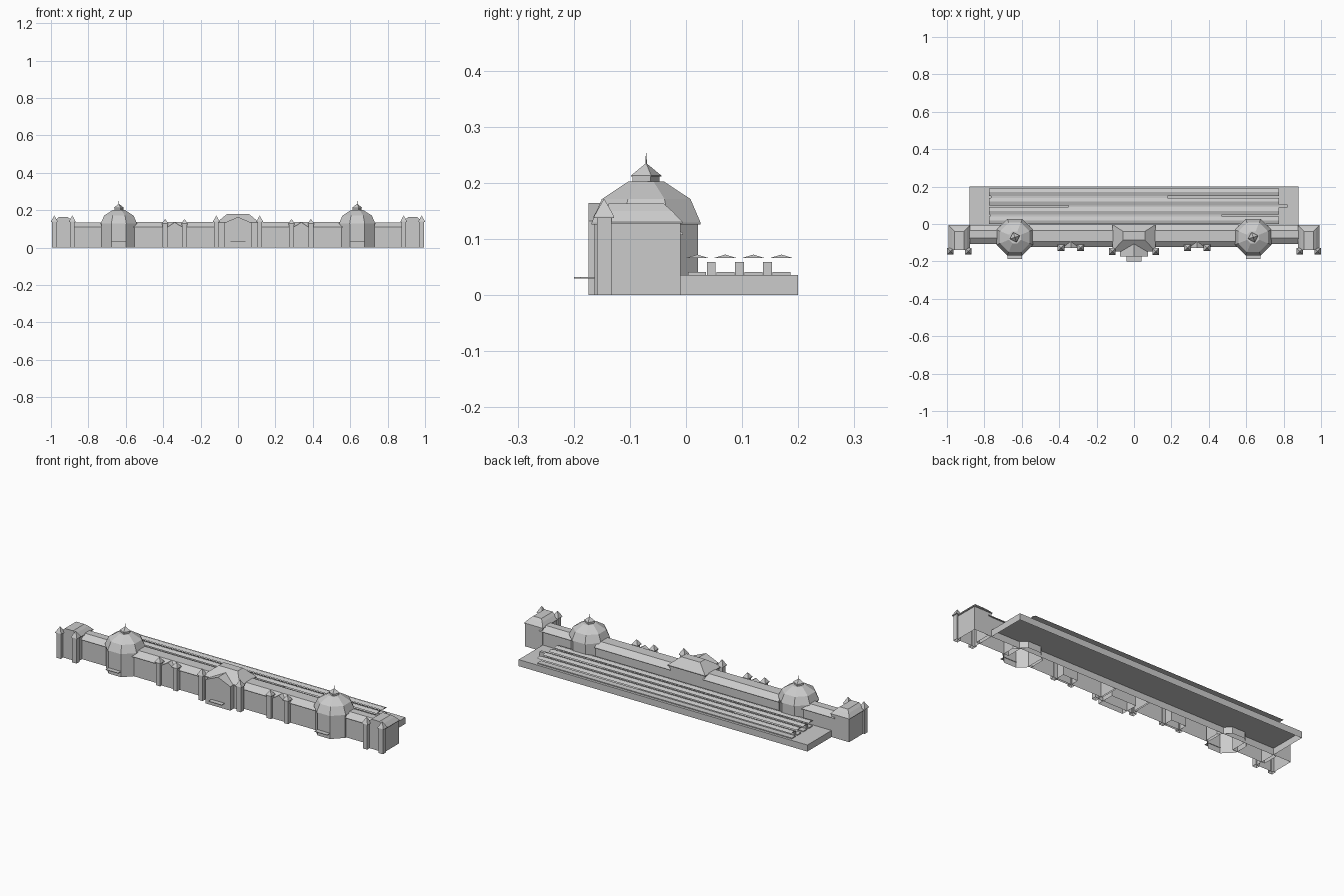
import bpy, bmesh, math

cube = bpy.data.objects.get("Cube")
if cube:
    bpy.data.objects.remove(cube)

stone = bpy.data.materials.new("pale_grey_stone")
stone.use_nodes = True
colour = (0.6, 0.6, 0.6, 1)
stone.diffuse_color = colour
stone.node_tree.nodes["Principled BSDF"].inputs["Base Color"].default_value = colour


def loft(name, sections, closed=True, cap_start=False, cap_end=True):
    """Skin a list of equal-length point rings."""
    bm = bmesh.new()
    rings = [[bm.verts.new(p) for p in s] for s in sections]
    n = len(rings[0])
    for a, b in zip(rings, rings[1:]):
        for i in range(n if closed else n - 1):
            j = (i + 1) % n
            bm.faces.new((a[i], a[j], b[j], b[i]))
    if cap_start:
        bm.faces.new(rings[0][::-1])
    if cap_end:
        bm.faces.new(rings[-1])
    bmesh.ops.recalc_face_normals(bm, faces=bm.faces[:])
    mesh = bpy.data.meshes.new(name)
    bm.to_mesh(mesh)
    bm.free()
    mesh.materials.append(stone)
    obj = bpy.data.objects.new(name, mesh)
    bpy.context.collection.objects.link(obj)
    return obj


def rect(x0, x1, y0, y1, z):
    return [(x0, y0, z), (x1, y0, z), (x1, y1, z), (x0, y1, z)]


def ngon(x, y, z, apothem, sides, turn):
    r = apothem / math.cos(math.pi / sides)
    angles = [turn + math.tau * i / sides for i in range(sides)]
    return [(x + r * math.cos(a), y + r * math.sin(a), z) for a in angles]


def box(name, x0, x1, y0, y1, z0, z1, bottom=False):
    return loft(name, [rect(x0, x1, y0, y1, z0), rect(x0, x1, y0, y1, z1)], cap_start=bottom)


def gable_bay(name, x, half, y0, y1, eave, peak):
    profile = [(-half, 0), (-half, eave), (0, peak), (half, eave), (half, 0)]
    return loft(name, [[(x + px, y, pz) for px, pz in profile] for y in (y0, y1)],
                closed=False, cap_start=True)


def turret(name, x, y, eave, tip, half=0.013):
    over = half + 0.005
    steps = [(0, half), (eave, half), (eave, over), (eave + 0.003, over), (tip, 0.0005)]
    return loft(name, [ngon(x, y, z, h, 4, math.pi / 4) for z, h in steps])


def wing(name, x0, x1, front, back, eave, top):
    """Long range with eaves and a flat-topped roof."""
    steps = [(0, 0), (eave, 0), (eave, -0.007), (eave + 0.003, -0.007), (top, 0.024)]
    return loft(name, [rect(x0, x1, front + d, back - d, z) for z, d in steps])


# Platform deck, raised platforms, canopies and trains
box("station_deck", -0.88, 0.88, -0.01, 0.2, 0, 0.036)
for i in range(4):
    y = 0.02 + 0.05 * i
    box(f"platform_{i + 1}", -0.775, 0.775, y - 0.016, y + 0.016, 0.036, 0.041)
    roof = [(y - 0.02, 0.066), (y, 0.072), (y + 0.02, 0.066)]
    loft(f"platform_canopy_{i + 1}", [[(x, py, pz) for py, pz in roof] for x in (-0.775, 0.775)],
         cap_start=True)
for i, (x0, x1) in enumerate([(-0.77, 0.47), (-0.35, 0.82), (-0.765, 0.18)]):
    y = 0.045 + 0.05 * i
    box(f"train_{i + 1}", x0, x1, y - 0.008, y + 0.008, 0.036, 0.059)

# Central pavilion with hipped roof, gabled bay and entrance canopy
steps = [(0, 0.108, -0.14, -0.01), (0.13, 0.108, -0.14, -0.01), (0.13, 0.115, -0.147, -0.003),
         (0.134, 0.115, -0.147, -0.003), (0.18, 0.058, -0.085, -0.04)]
loft("central_pavilion", [rect(-h, h, y0, y1, z) for z, h, y0, y1 in steps])
gable_bay("central_gable", 0, 0.075, -0.174, -0.075, 0.132, 0.164)
box("central_entrance_canopy", -0.04, 0.04, -0.2, -0.17, 0.029, 0.032, True)

for s, side in ((1, "left"), (-1, "right")):
    turret(f"{side}_central_turret", s * 0.116, -0.147, 0.137, 0.171)

    # Main wing with small gable and turret pair
    xs = sorted((s * 0.1, s * 0.56))
    wing(f"{side}_main_wing", *xs, -0.117, -0.01, 0.107, 0.136)
    gable_bay(f"{side}_wing_gable", s * 0.338, 0.045, -0.127, -0.07, 0.107, 0.136)
    for k, off in (("inner", -0.052), ("outer", 0.052)):
        turret(f"{side}_wing_turret_{k}", s * (0.338 + off), -0.127, 0.125, 0.153)

    # Octagonal domed tower
    cx, cy = s * 0.637, -0.071
    steps = [(0, 0.092), (0.126, 0.092), (0.126, 0.097), (0.129, 0.097),
             (0.171, 0.079), (0.202, 0.032)]
    loft(f"{side}_domed_tower", [ngon(cx, cy, z, a, 8, math.pi / 8) for z, a in steps])
    steps = [(0.202, 0.018), (0.211, 0.018), (0.211, 0.02), (0.213, 0.02), (0.234, 0.001)]
    loft(f"{side}_lantern", [ngon(cx, cy, z, a, 4, math.radians(18)) for z, a in steps])
    loft(f"{side}_spire", [ngon(cx, cy, z, a, 4, 0) for z, a in ((0.23, 0.0012), (0.253, 0.0003))])
    box(f"{side}_tower_canopy", cx - 0.038, cx + 0.038, -0.188, -0.16, 0.029, 0.032, True)

    # Outer wing
    xs = sorted((s * 0.7, s * 0.9))
    wing(f"{side}_outer_wing", *xs, -0.1, -0.012, 0.107, 0.134)

    # End pavilion with mansard roof, open to the front
    px = s * 0.934
    steps = [(0, 0.053, -0.01), (0.127, 0.053, -0.01), (0.127, 0.057, -0.006),
             (0.13, 0.057, -0.006), (0.15, 0.04, -0.025), (0.163, 0.025, -0.04)]
    loft(f"{side}_end_pavilion", [rect(px - h, px + h, -0.138, y1, z) for z, h, y1 in steps])
    for k, off in (("inner", -0.048), ("outer", 0.048)):
        turret(f"{side}_end_turret_{k}", px + s * off, -0.146, 0.137, 0.171)
